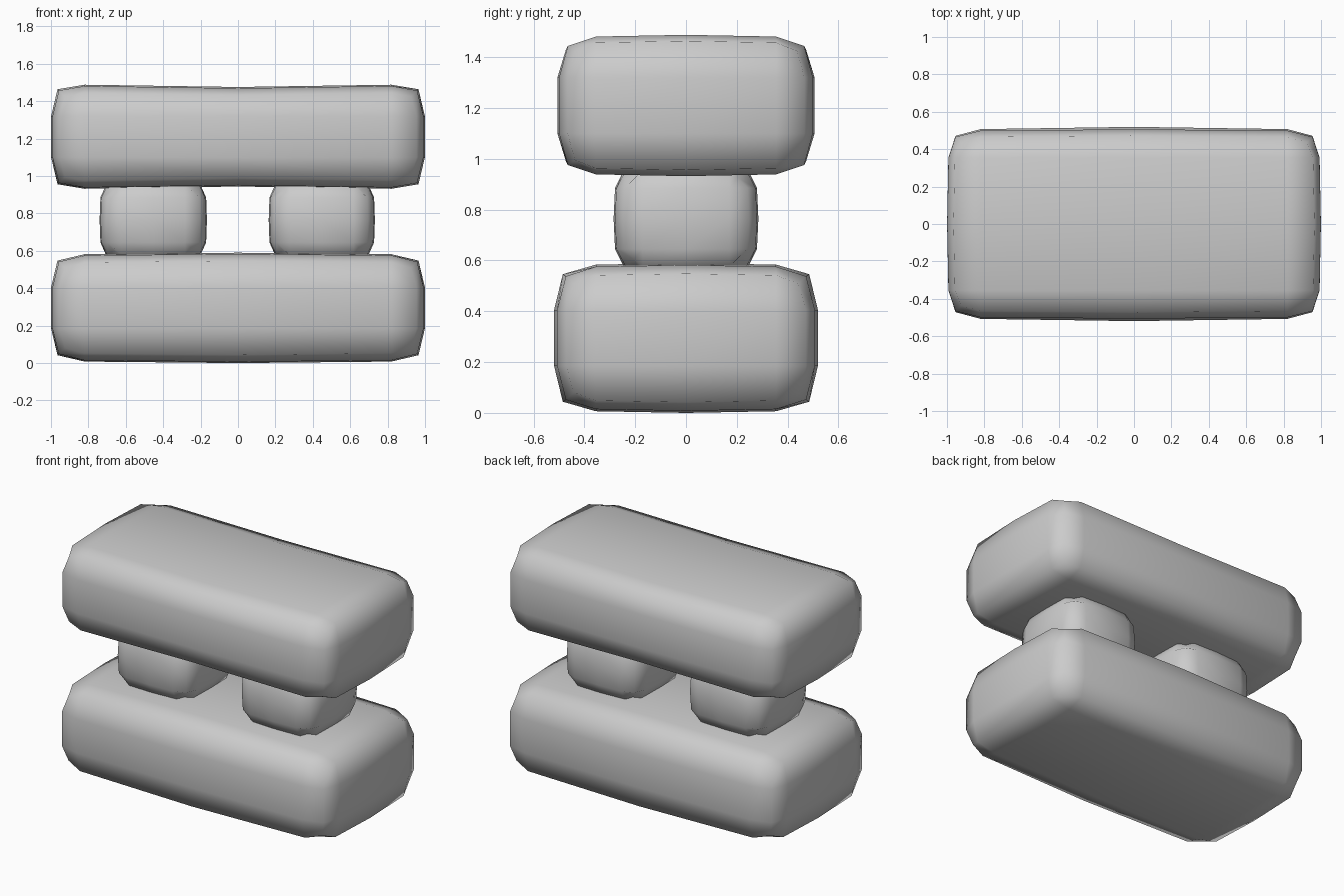
import bpy, bmesh
from itertools import product

if "Cube" in bpy.data.objects:
    bpy.data.objects.remove(bpy.data.objects["Cube"])


def stone(name, centre, half, levels, bulge, edge=0.03, corner=0.055):
    """Soft, slightly swollen block: half = half sizes, levels = inner loop
    positions per axis, bulge[a][b] = drop of face a towards the ends of axis b."""
    bm = bmesh.new()
    axes = [[-h] + [p for p in lv] + [h] for h, lv in zip(half, levels)]
    verts = {}
    for idx in product(*[range(len(a)) for a in axes]):
        ends = [i in (0, len(a) - 1) for i, a in zip(idx, axes)]
        n = sum(ends)
        if n == 0:
            continue
        base = [a[i] for i, a in zip(idx, axes)]
        inset = (0, edge, corner)[n - 1]
        pos = []
        for a in range(3):
            v = base[a]
            if ends[a]:
                drop = inset + sum(bulge[a][b] * (base[b] / half[b]) ** 2
                                   for b in range(3) if b != a)
                v -= drop if v > 0 else -drop
            pos.append(v + centre[a])
        verts[idx] = bm.verts.new(pos)
    # Quads over the six sides
    for a in range(3):
        b, c = (a + 1) % 3, (a + 2) % 3
        for s in (0, len(axes[a]) - 1):
            for i, j in product(range(len(axes[b]) - 1), range(len(axes[c]) - 1)):
                quad = []
                for di, dj in ((0, 0), (1, 0), (1, 1), (0, 1)):
                    k = [0, 0, 0]
                    k[a], k[b], k[c] = s, i + di, j + dj
                    quad.append(verts[tuple(k)])
                bm.faces.new(quad if s else quad[::-1])
    for f in bm.faces:
        f.smooth = True
    me = bpy.data.meshes.new(name)
    bm.to_mesh(me)
    bm.free()
    ob = bpy.data.objects.new(name, me)
    bpy.context.collection.objects.link(ob)
    return ob


# Bottom and top slabs
slab_x = (-0.82, 0, 0.82)
slab_y = (-0.355, 0, 0.355)
slab_z = (-0.11, 0.11)
stone("bottom_slab", (0, 0, 0.295), (1.0, 0.52, 0.295), (slab_x, slab_y, slab_z),
      ((0, 0.015, 0.005), (0.018, 0, 0.005), (0.012, 0.014, 0)))
stone("top_slab", (0, 0, 1.21), (1.0, 0.507, 0.266), (slab_x, slab_y, slab_z),
      ((0, 0.015, 0.005), (0.01, 0, 0.005), (-0.018, 0.014, 0)))

# Two short pillar stones between the slabs
for side, x, hx in (("left", -0.453, 0.287), ("right", 0.448, 0.284)):
    stone(side + "_pillar", (x, 0, 0.765), (hx, 0.285, 0.225),
          ((-0.17, 0, 0.17), (-0.17, 0, 0.17), (-0.12, 0, 0.12)),
          ((0, 0.015, 0.015), (0.015, 0, 0.02), (0.01, 0.01, 0)),
          edge=0.022, corner=0.045)
